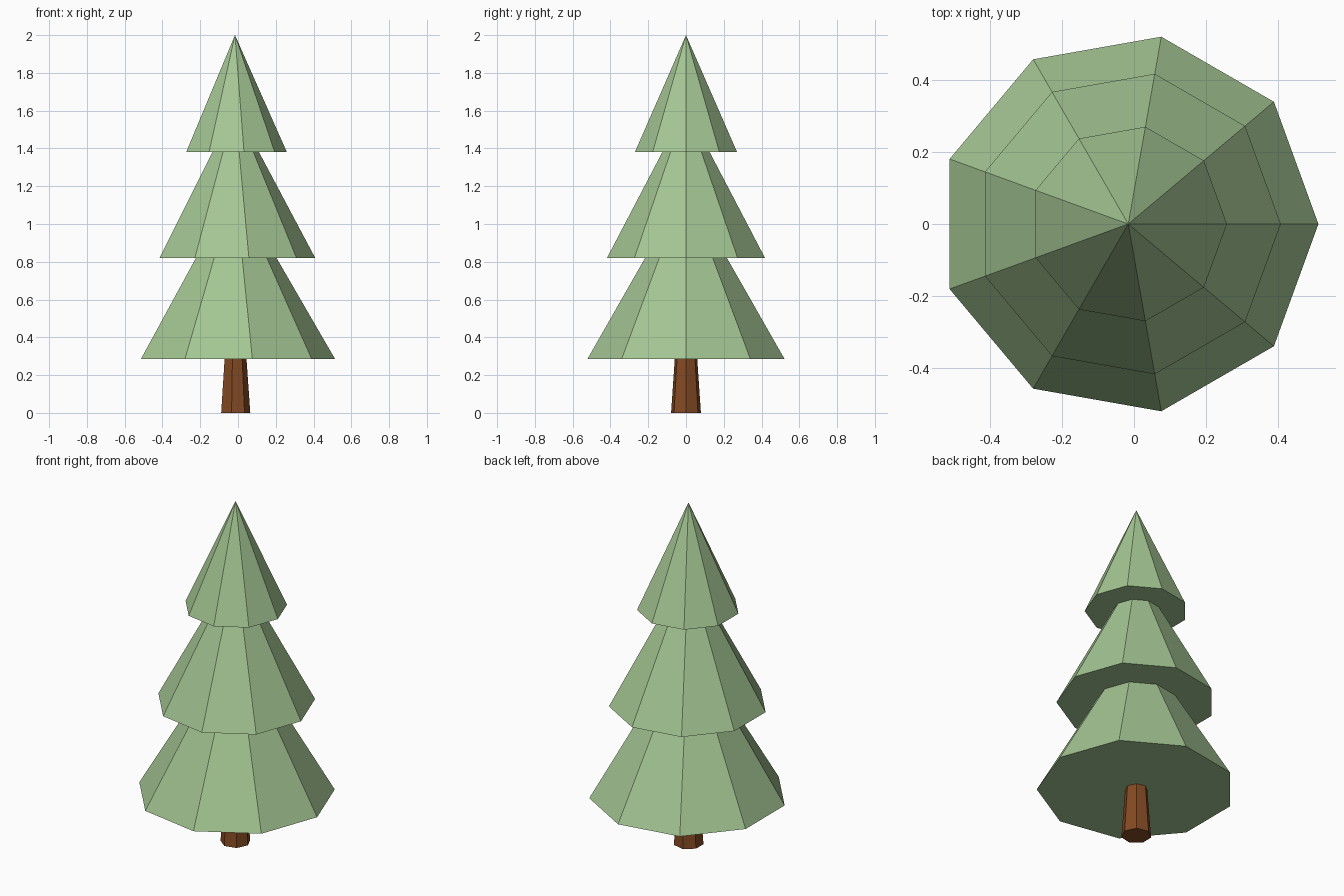
import bpy
import bmesh
from math import cos, sin, tau

if "Cube" in bpy.data.objects:
    bpy.data.objects.remove(bpy.data.objects["Cube"], do_unlink=True)

AXIS_X = -0.016  # the odd-sided crown sits slightly off the centre of its bounds


def make_material(name, rgb):
    mat = bpy.data.materials.new(name)
    mat.use_nodes = True
    color = (*rgb, 1)
    mat.diffuse_color = color
    mat.node_tree.nodes["Principled BSDF"].inputs["Base Color"].default_value = color
    return mat


def ring(bm, sides, radius, z):
    return [bm.verts.new((radius * cos(tau * i / sides), radius * sin(tau * i / sides), z))
            for i in range(sides)]


def tapered(name, sides, r_low, z_low, r_high, z_high, mat):
    """Flat-shaded cone or frustum with one corner facing +x."""
    bm = bmesh.new()
    low = ring(bm, sides, r_low, z_low)
    bm.faces.new(low[::-1])
    if r_high:
        high = ring(bm, sides, r_high, z_high)
        bm.faces.new(high)
    else:
        high = [bm.verts.new((0, 0, z_high))] * sides
    for i in range(sides):
        j = (i + 1) % sides
        corners = [low[i], low[j], high[j]]
        if r_high:
            corners.append(high[i])
        bm.faces.new(corners)
    mesh = bpy.data.meshes.new(name)
    bm.to_mesh(mesh)
    bm.free()
    mesh.materials.append(mat)
    obj = bpy.data.objects.new(name, mesh)
    obj.location.x = AXIS_X
    bpy.context.collection.objects.link(obj)
    return obj


leaf_green = make_material("leaf green", (0.37, 0.56, 0.29))
bark_brown = make_material("bark brown", (0.23, 0.069, 0.017))

# Trunk
tapered("trunk", 7, 0.081, 0, 0.06, 0.3, bark_brown)

# Three stacked tiers of foliage
for name, radius, base, tip in (("lower_foliage", 0.53, 0.285, 1.2),
                                ("middle_foliage", 0.425, 0.82, 1.62),
                                ("upper_foliage", 0.275, 1.38, 2.0)):
    tapered(name, 9, radius, base, 0, tip, leaf_green)
